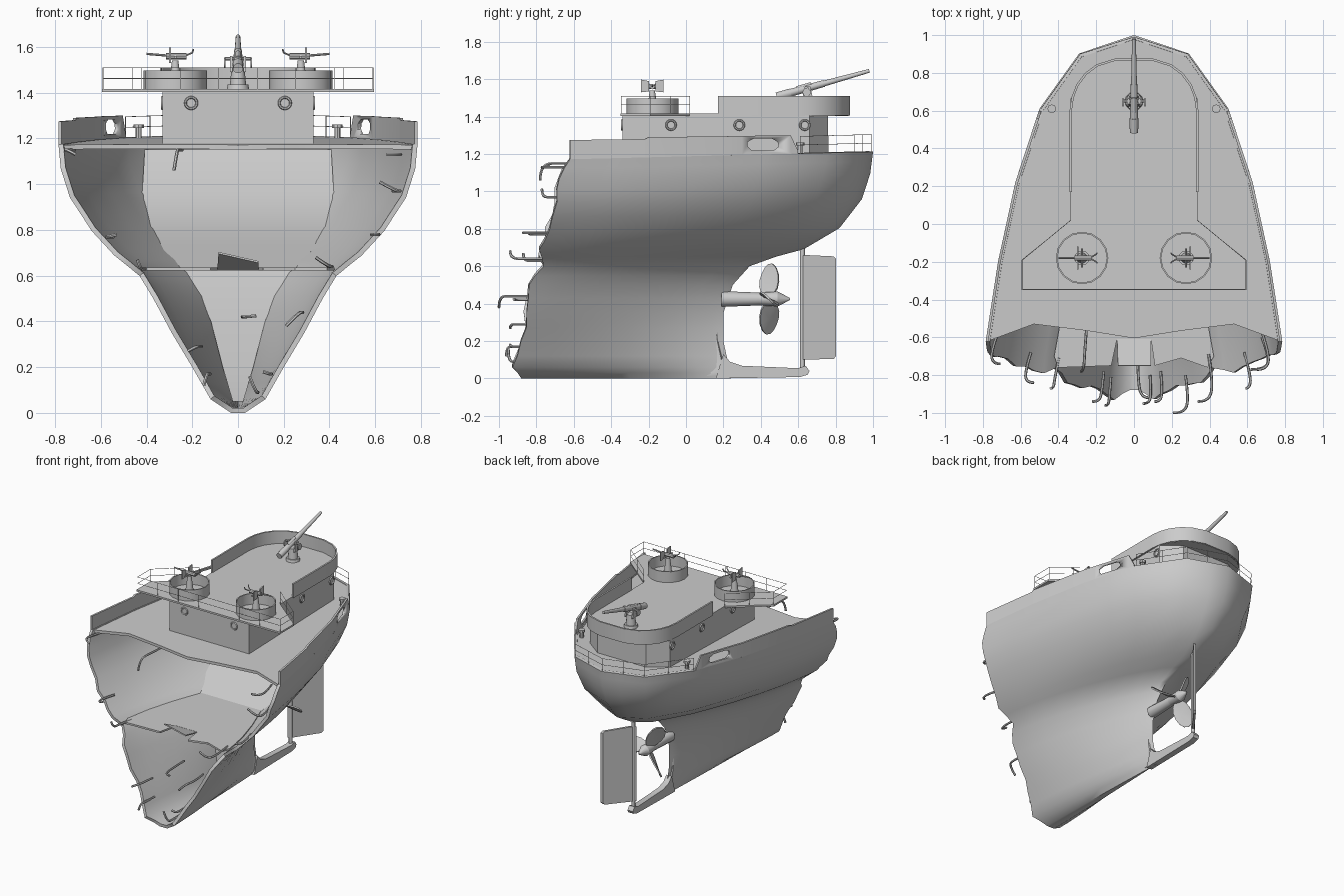
import bpy, bmesh, math, random
from mathutils import Vector

if "Cube" in bpy.data.objects:
    bpy.data.objects.remove(bpy.data.objects["Cube"])
random.seed(4)

# ---------- helpers ----------
def finish(ob, thick=0, offset=0, angle=30):
    bpy.ops.object.select_all(action='DESELECT')
    bpy.context.view_layer.objects.active = ob
    ob.select_set(True)
    if thick:
        m = ob.modifiers.new("shell", 'SOLIDIFY')
        m.thickness, m.offset = thick, offset
    bpy.ops.object.convert(target='MESH')
    bpy.ops.object.shade_smooth_by_angle(angle=math.radians(angle))
    return ob

def mesh(name, verts, faces, thick=0, offset=0, fix=False, angle=30):
    me = bpy.data.meshes.new(name)
    me.from_pydata([tuple(v) for v in verts], [], faces)
    if fix:
        bm = bmesh.new()
        bm.from_mesh(me)
        bmesh.ops.recalc_face_normals(bm, faces=bm.faces)
        bm.to_mesh(me)
        bm.free()
    ob = bpy.data.objects.new(name, me)
    bpy.context.collection.objects.link(ob)
    return finish(ob, thick, offset, angle)

def prism(name, pts, put_lo, put_hi):
    n = len(pts)
    v = [put_lo(a, b) for a, b in pts] + [put_hi(a, b) for a, b in pts]
    f = [list(range(n))[::-1], list(range(n, 2 * n))]
    f += [[i, (i + 1) % n, n + (i + 1) % n, n + i] for i in range(n)]
    return mesh(name, v, f, fix=True)

def slab(name, pts, z0, z1):
    return prism(name, pts, lambda x, y: (x, y, z0), lambda x, y: (x, y, z1))

def plate(name, yz, x0, x1):
    return prism(name, yz, lambda y, z: (x0, y, z), lambda y, z: (x1, y, z))

def cyl(name, p0, p1, r0, r1=None, n=12):
    p0, p1 = Vector(p0), Vector(p1)
    d = p1 - p0
    bpy.ops.mesh.primitive_cone_add(vertices=n, radius1=r0, radius2=r0 if r1 is None else r1,
                                    depth=d.length, location=(p0 + p1) / 2,
                                    rotation=d.to_track_quat('Z', 'Y').to_euler())
    ob = bpy.context.object
    ob.name = name
    return finish(ob, angle=40)

def wires(name, paths, r, smooth=False):
    cu = bpy.data.curves.new(name, 'CURVE')
    cu.dimensions, cu.bevel_depth, cu.bevel_resolution, cu.use_fill_caps = '3D', r, 1, True
    for p in paths:
        s = cu.splines.new('NURBS' if smooth else 'POLY')
        s.points.add(len(p) - 1)
        for q, c in zip(s.points, p):
            q.co = (*c, 1)
        if smooth:
            s.order_u, s.use_endpoint_u, s.resolution_u = 3, True, 5
    ob = bpy.data.objects.new(name, cu)
    bpy.context.collection.objects.link(ob)
    return finish(ob)

def wall(name, path, z0, z1, thick, closed=False):
    n = len(path)
    v = [(x, y, z0) for x, y in path] + [(x, y, z1) for x, y in path]
    f = [[i, (i + 1) % n, n + (i + 1) % n, n + i] for i in range(n if closed else n - 1)]
    return mesh(name, v, f, thick, 0)

def rail(name, path, h):
    lines = [[(x, y, z + k * h) for x, y, z in path] for k in (.5, 1)]
    for a, b in zip(path, path[1:]):
        a, b = Vector(a), Vector(b)
        n = max(1, round((b - a).length / .16))
        for i in range(n + 1):
            p = a.lerp(b, i / n)
            lines.append([p, p + Vector((0, 0, h))])
    wires(name, lines, .0016)

def interp(x, tab, k=1):
    for a, b in zip(tab, tab[1:]):
        if x <= b[0]:
            u = max(0, (x - a[0]) / (b[0] - a[0]))
            return a[k] + u * (b[k] - a[k])
    return tab[-1][k]

# ---------- hull shape: z, torn edge y, stern y, half width, fullness ----------
LV = [(0, -.88, .24, .03, 0), (.06, -.92, .23, .12, 0), (.2, -.87, .2, .2, 0), (.35, -.86, .2, .29, 0),
      (.5, -.83, .25, .37, .05), (.6, -.77, .34, .43, .12), (.65, -.78, .48, .49, .25), (.69, -.78, .63, .54, .4),
      (.8, -.74, .82, .64, .7), (.95, -.69, .94, .735, .9), (1.08, -.69, .985, .775, 1), (1.19, -.62, 1, .785, 1)]
FT = [(0, 1), (.26, .917), (.52, .80), (.76, .637), (.94, .37), (1, 0)]

def fullness(t, k):
    return (1 - k) * (1 - t ** 1.6) + k * interp(t, FT)

def width(y, z):
    yb, ye, w, k = (interp(z, LV, i) for i in (1, 2, 3, 4))
    return w * fullness(min(1, max(0, (y - yb) / (ye - yb))), k)

def deck_z(y):
    return 1.172 + .025 * (y + .62)

TS = [0, .07, .16, .26, .39, .52, .64, .76, .85, .94, .975, 1]
zs = sorted({l[0] for l in LV} | {.03, .12, .27, .43, .55, .74, .87, 1.02, 1.14})
n, N = len(TS), 2 * len(TS) - 1
verts = []
for z in zs:
    yb, ye, w, k = (interp(z, LV, i) for i in (1, 2, 3, 4))
    for j in range(N):
        t = TS[min(j, N - 1 - j)]
        y = yb + t * (ye - yb)
        if t == 0 and .03 < z < 1.15:
            y += random.uniform(-.014, .014)
        verts.append(((1 if j < n else -1) * w * fullness(t, k), y, z + (deck_z(y) - 1.19) * (z / 1.19) ** 4))
faces = [[i * N + j, i * N + j + 1, (i + 1) * N + j + 1, (i + 1) * N + j]
         for i in range(len(zs) - 1) for j in range(N - 1)]
for j in range(n - 1):
    q = [j, N - 1 - j, N - 2 - j, j + 1]
    faces.append(q if q[2] != q[3] else q[:3])
mesh("hull_shell", verts, faces, .022, -1, angle=40)

# main deck with torn front edge
ys = [-.62, -.2, .22, .42, .61, .76, .9]
edge = [(width(y, 1.19) - .012, y) for y in ys]
front = [(-.773, -.62), (-.53, -.53), (-.25, -.565), (0, -.605), (.25, -.565), (.53, -.53)]
outline = front + edge + [(0, .985)] + [(-x, y) for x, y in edge[:0:-1]]
prism("main_deck", outline, lambda x, y: (x, y, deck_z(y) - .02), lambda x, y: (x, y, deck_z(y)))

# torn lower deck and its bent plate
side = [(width(y, .62) - .025, y) for y in (-.7, -.5, -.3, -.1, 0)]
tear = [(-.4, -.76), (-.12, -.75), (-.09, -.61), (.09, -.61), (.11, -.75), (.25, -.71), (.39, -.76)]
slab("lower_deck", tear + side + [(-x, y) for x, y in side[::-1]], .622, .635)
mesh("bent_plate", [(-.09, -.61, .63), (.09, -.61, .63), (.09, -.75, .66), (-.085, -.75, .70)], [[0, 1, 2, 3]], .008)

# inner bulkhead sloping aft under the counter
bk = [(.05, -.15), (.2, -.15), (.4, -.12), (.55, -.1), (.63, -.08), (.72, .12), (.8, .3), (.95, .55), (1.15, .69)]
bv = [(s * max(.01, width(y, z) - .027), y, z) for z, y in bk for s in (-1, 1)]
mesh("inner_bulkhead", bv, [[2 * i, 2 * i + 1, 2 * i + 3, 2 * i + 2] for i in range(len(bk) - 1)], .01)

# bulwarks with an oval fairlead opening
hole = [(.35, 1.22), (.47, 1.22), (.495, 1.24), (.49, 1.265), (.46, 1.282), (.36, 1.282), (.33, 1.265), (.33, 1.24)]
cutter = plate("fairlead_cutter", hole, -1, 1)
cutter.hide_render = cutter.hide_viewport = True
TOP = [(-.62, 1.275), (-.22, 1.28), (-.2, 1.29), (.22, 1.295), (.3, 1.297), (.56, 1.30), (.6, 1.215)]
for s, tag in ((1, "right"), (-1, "left")):
    bw = [(s * width(y, 1.19), y, z) for y, t in TOP for z in (deck_z(y), t)]
    ob = mesh("bulwark_" + tag, bw, [[2 * i, 2 * i + 2, 2 * i + 3, 2 * i + 1][::s] for i in range(len(TOP) - 1)], .014, -1)
    b = ob.modifiers.new("opening", 'BOOLEAN')
    b.operation, b.object, b.solver = 'DIFFERENCE', cutter, 'EXACT'

# stern railing
half = [(width(y, 1.19) - .008, y, deck_z(y)) for y in (.61, .76, .9)]
rail("stern_railing", half + [(0, .99, deck_z(1))] + [(-x, y, z) for x, y, z in half[::-1]], .092)

# deckhouse, upper platform and gun bulwark
slab("deckhouse", [(-.33, -.34), (.33, -.34), (.33, .66), (.2, .76), (-.2, .76), (-.33, .66)], 1.175, 1.41)
arc = [(.335, .6), (.325, .67), (.3, .735), (.255, .795), (.195, .84), (.1, .87)]
arc = arc + [(-x, y) for x, y in arc[::-1]]
slab("upper_platform", [(-.335, .02), (-.595, -.19), (-.595, -.35), (.595, -.35), (.595, -.19), (.335, .02)] + arc, 1.403, 1.416)
wall("gun_bulwark", [(.335, .17)] + arc + [(-.335, .17)], 1.405, 1.51, .012)
rail("platform_railing", [(.335, .02, 1.415), (.59, -.19, 1.415), (.59, -.345, 1.415),
                          (-.59, -.345, 1.415), (-.59, -.19, 1.415), (-.335, .02, 1.415)], .095)

# portholes
def porthole(p, rot):
    bpy.ops.mesh.primitive_torus_add(location=p, rotation=rot, major_radius=.025, minor_radius=.006,
                                     major_segments=16, minor_segments=6)
    bpy.context.object.name = "porthole_rim"
    finish(bpy.context.object, angle=60)
for s in (-1, 1):
    porthole((s * .205, -.342, 1.355), (math.pi / 2, 0, 0))
    for y in (-.08, .285, .635):
        porthole((s * .332, y, 1.355), (0, math.pi / 2, 0))

# bollards, gun tubs and light guns
for s in (-1, 1):
    cyl("bollard_post", (s * .435, .61, 1.19), (s * .435, .61, 1.25), .014, n=8)
    cyl("bollard_cap", (s * .435, .61, 1.245), (s * .435, .61, 1.262), .023, n=8)
    cx, cy = s * .275, -.18
    wall("gun_tub", [(cx + .135 * math.cos(a * math.pi / 8), cy + .135 * math.sin(a * math.pi / 8))
                     for a in range(16)], 1.412, 1.497, .008, True)
    cyl("light_gun_base", (cx, cy, 1.415), (cx, cy, 1.43), .04)
    cyl("light_gun_pedestal", (cx, cy, 1.43), (cx, cy, 1.54), .028, .014)
    cyl("light_gun_cradle", (cx - s * .05, cy, 1.56), (cx + s * .04, cy, 1.56), .014, n=8)
    cyl("light_gun_barrel", (cx + s * .03, cy, 1.562), (cx + s * .125, cy, 1.57), .005, n=8)
    cyl("light_gun_trunnion", (cx, cy - .05, 1.555), (cx, cy + .05, 1.555), .006, n=8)
    for d in (-1, 1):
        y0, y1 = cy + d * .018, cy + d * .06
        plate("light_gun_shield", [(y0, 1.535), (y1, 1.53), (y1, 1.598), (y0, 1.59)], cx + s * .018, cx + s * .026)
    wires("light_gun_grips", [[(cx - s * .04, cy, 1.56), (cx - s * .075, cy + d * .02, 1.575),
                              (cx - s * .08, cy + d * .025, 1.59)] for d in (-1, 1)], .004)

# main gun
cyl("main_gun_base", (0, .65, 1.412), (0, .65, 1.435), .05, .045)
cyl("main_gun_pedestal", (0, .65, 1.43), (0, .65, 1.51), .036, .028)
for s in (-1, 1):
    plate("main_gun_cheek", [(.62, 1.49), (.68, 1.49), (.665, 1.56), (.635, 1.56)], s * .024, s * .034)
cyl("main_gun_breech", (0, .485, 1.507), (0, .56, 1.527), .022, .024)
cyl("main_gun_sleeve", (0, .55, 1.525), (0, .74, 1.578), .021, .018)
cyl("main_gun_barrel", (0, .72, 1.572), (0, .98, 1.645), .016, .010)
cyl("main_gun_recuperator", (0, .59, 1.55), (0, .67, 1.573), .012)
cyl("main_gun_trunnion", (-.06, .65, 1.548), (.06, .65, 1.548), .008, n=8)
for s in (-1, 1):
    cyl("main_gun_handwheel", (s * .055, .645, 1.53), (s * .062, .645, 1.53), .022)

# sole piece, rudder turned to starboard, propeller
plate("sole_piece", [(.16, 0), (.61, .008), (.65, .02), (.66, .04), (.64, .068), (.6, .055), (.3, .068), (.235, .09), (.2, .13), (.19, .1)], -.022, .022)
RUD = [(.61, .1), (.79, .105), (.803, .12), (.803, .64), (.79, .653), (.64, .66), (.61, .655)]
prism("rudder", RUD, lambda y, z: ((y - .622) * .75 - .01, y, z), lambda y, z: ((y - .622) * .75 + .01, y, z))
cyl("rudder_stock", (0, .622, .04), (0, .622, .75), .013)
cyl("propeller_shaft", (0, .19, .425), (0, .4, .425), .042, .034)
cyl("propeller_hub", (0, .39, .425), (0, .49, .425), .034, .04)
cyl("propeller_cone", (0, .49, .425), (0, .555, .425), .04, .006)
for i in range(3):
    a = math.radians(120 * i)
    d, t = Vector((math.cos(a), 0, math.sin(a))), Vector((-math.sin(a), 0, math.cos(a)))
    pts = []
    for q in range(14):
        u = q * math.tau / 14
        r, c = .115 + .1 * math.cos(u), .062 * math.sin(u)
        tw = math.radians(62 - 110 * (r - .05))
        pts.append(Vector((0, .445, .425)) + d * r + (t * math.cos(tw) - Vector((0, math.sin(tw), 0))) * c)
    pts.append(Vector((0, .445, .425)) + d * .115)
    mesh("propeller_blade", pts, [[q, (q + 1) % 14, 14] for q in range(14)], .01)

# torn pipes hanging from the break: x, start y, z, length, dx, dz
pipes = [(.72, -.63, 1.13, .14, -.07, 0), (.72, -.66, .97, .11, -.1, .04), (.62, -.74, .78, .13, -.03, 0),
         (.42, -.75, .64, .19, -.08, .04), (.29, -.86, .44, .14, -.08, -.06), (.02, -.72, .42, .2, .06, .005),
         (.15, -.84, .17, .1, -.04, .01), (.09, -.86, .09, .09, -.04, .07), (-.26, -.53, 1.15, .25, -.02, -.09),
         (-.76, -.62, 1.15, .12, .05, -.02), (-.58, -.74, .77, .1, .05, .01), (-.42, -.76, .63, .11, -.02, .04),
         (-.17, -.84, .29, .1, -.05, -.02), (-.13, -.87, .17, .09, -.02, -.05)]
wires("torn_pipes", [[(.94 * x, y + .06, z), (x, y - .5 * l, z), (x + .3 * dx, y - l, z), (x + dx, y - l, z + dz)]
                     for x, y, z, l, dx, dz in pipes], .0075, True)
